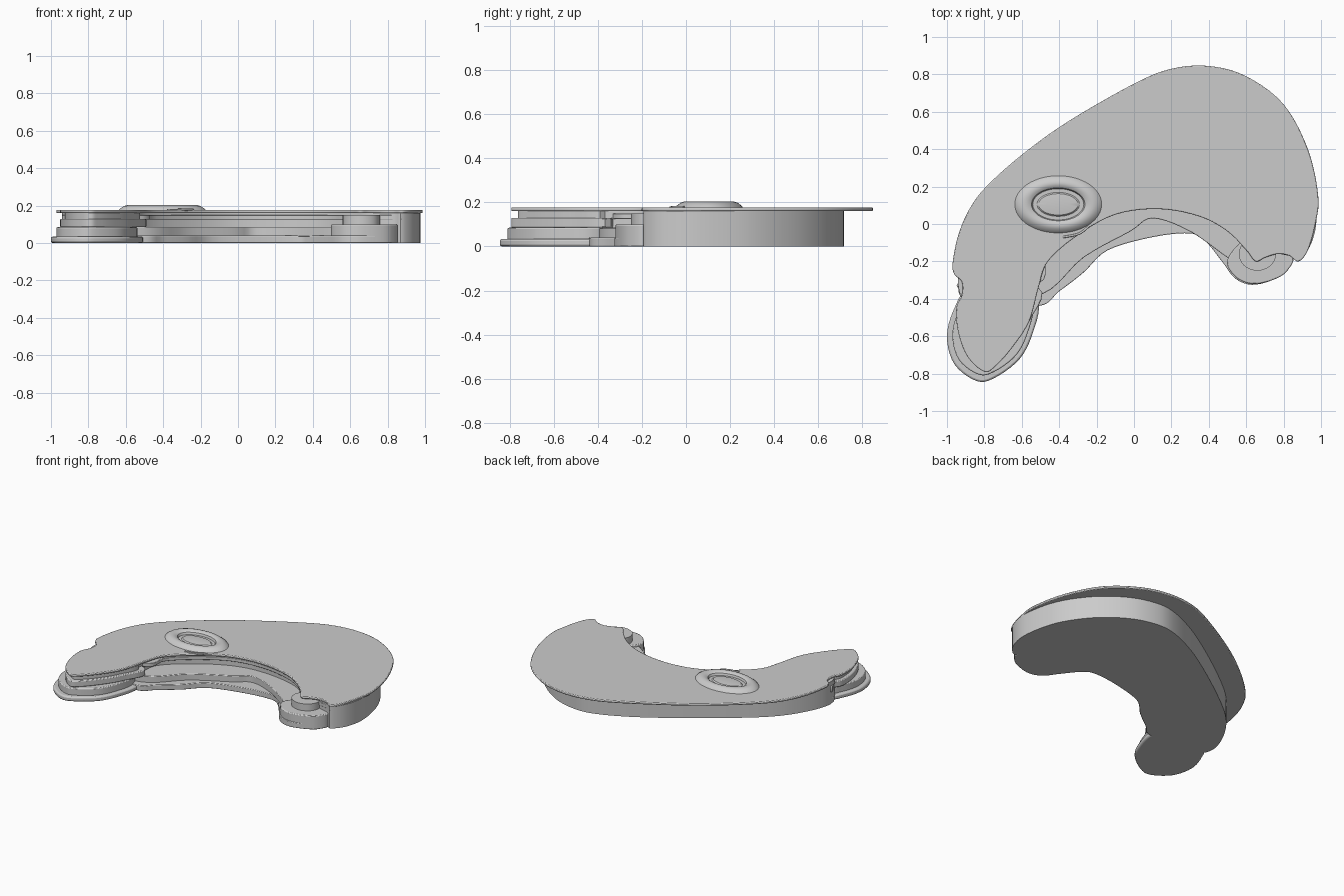
import bpy
import bmesh
import math
from mathutils import Vector

cube = bpy.data.objects.get("Cube")
if cube:
    bpy.data.objects.remove(cube, do_unlink=True)

grey = bpy.data.materials.new("plain grey")
grey.use_nodes = True
grey.diffuse_color = (0.6, 0.6, 0.6, 1)
grey.node_tree.nodes["Principled BSDF"].inputs["Base Color"].default_value = grey.diffuse_color


def finish(bm, name, bevel=0.0):
    """Turn a bmesh into a smooth grey object with an optional rounded rim."""
    bmesh.ops.recalc_face_normals(bm, faces=bm.faces)
    mesh = bpy.data.meshes.new(name)
    bm.to_mesh(mesh)
    bm.free()
    obj = bpy.data.objects.new(name, mesh)
    bpy.context.collection.objects.link(obj)
    mesh.materials.append(grey)
    bpy.ops.object.select_all(action="DESELECT")
    obj.select_set(True)
    bpy.context.view_layer.objects.active = obj
    bpy.ops.object.shade_smooth_by_angle(angle=math.radians(35))
    if bevel:
        mod = obj.modifiers.new("rounded rim", "BEVEL")
        mod.width = bevel
        mod.segments = 2
        mod.limit_method = "ANGLE"
        mod.angle_limit = math.radians(60)
    return obj


def smooth_loop(points, steps=5):
    """Closed Catmull-Rom curve through the given points."""
    pts = [Vector(p) for p in points]
    count = len(pts)
    result = []
    for i in range(count):
        a, b, c, d = (pts[(i + k) % count] for k in (-1, 0, 1, 2))
        for s in range(steps):
            t = s / steps
            result.append(0.5 * (2 * b + (c - a) * t
                                 + (2 * a - 5 * b + 4 * c - d) * t ** 2
                                 + (3 * b - a - 3 * c + d) * t ** 3))
    return result


def slab(name, points, bottom, top, bevel=0.0):
    """Extrude a smooth outline between two heights."""
    bm = bmesh.new()
    base = bm.faces.new([bm.verts.new((p.x, p.y, bottom)) for p in smooth_loop(points)])
    extruded = bmesh.ops.extrude_face_region(bm, geom=[base])["geom"]
    verts = [v for v in extruded if isinstance(v, bmesh.types.BMVert)]
    bmesh.ops.translate(bm, verts=verts, vec=(0, 0, top - bottom))
    return finish(bm, name, bevel)


def oval_lathe(name, center, profile, segments=64, cap=False):
    """Sweep (radius x, radius y, height) steps around an upright axis."""
    bm = bmesh.new()
    rings = []
    for rx, ry, z in profile:
        angles = [math.tau * i / segments for i in range(segments)]
        rings.append([bm.verts.new((center[0] + rx * math.cos(a),
                                    center[1] + ry * math.sin(a), z)) for a in angles])
    for low, high in zip(rings, rings[1:]):
        for i in range(segments):
            j = (i + 1) % segments
            bm.faces.new((low[i], low[j], high[j], high[i]))
    if cap:
        bm.faces.new(rings[-1])
    return finish(bm, name)


# Curved top plate: outer edge from the long tip round the back, then the inner edge
plate_outer = [(-.8, -.79), (-.89, -.71), (-.94, -.58), (-.95, -.45), (-.92, -.38),
               (-.92, -.31), (-.96, -.27), (-.97, -.21), (-.94, -.06), (-.88, .08),
               (-.79, .2), (-.6, .37), (-.35, .55), (0, .75), (.2, .83), (.4, .845),
               (.6, .79), (.8, .64), (.93, .4), (.985, .15), (.97, 0), (.93, -.14), (.88, -.2)]
plate_inner = [(.83, -.17), (.77, -.16), (.7, -.18), (.65, -.2), (.6, -.14), (.5, -.04),
               (.35, .04), (.13, .08), (-.1, .05), (-.3, -.06), (-.46, -.2),
               (-.51, -.34), (-.56, -.52), (-.65, -.66), (-.74, -.76)]
slab("top_plate", plate_outer + plate_inner, .16, .177, .005)

# Main body, set in below the plate along the back
body_back = [(-.88, -.4), (-.94, -.33), (-.92, -.22), (-.85, -.08), (-.75, .05), (-.59, .19),
             (-.3, .4), (0, .59), (.25, .7), (.42, .71), (.6, .65), (.78, .51),
             (.92, .3), (.975, .06), (.95, -.1), (.88, -.19), (.83, -.17)]
body_front = [(.7, -.13), (.6, -.06), (.4, .07), (.13, .12), (-.1, .09), (-.33, -.03),
              (-.52, -.2), (-.57, -.4)]
slab("main_body", body_back + body_front, 0, .162)

# Stepped shelves along the hollow front edge
floor_front = [(.82, -.25), (.74, -.3), (.63, -.325), (.54, -.29), (.47, -.2), (.38, -.09),
               (.3, -.05), (.1, -.07), (-.14, -.14), (-.27, -.26), (-.4, -.36), (-.52, -.44)]
slab("floor_shelf", body_back + floor_front, 0, .04, .004)
shelf_front = [(.68, -.23), (.6, -.23), (.5, -.18), (.3, -.04), (.1, .03), (-.02, -.04),
               (-.27, -.18), (-.5, -.38)]
slab("middle_shelf", body_back + shelf_front, .035, .085, .004)
upper_front = [(x, y + .02) for x, y in plate_inner[4:12]]
slab("upper_shelf", body_back + upper_front, .125, .15, .003)

# Short end: rounded foot with a smaller neck
foot = [(.84, -.16), (.82, -.25), (.74, -.3), (.63, -.32), (.54, -.28), (.5, -.19), (.62, -.08)]
slab("short_end_foot", foot, 0, .1, .006)
neck = [(.66 + .1 * math.cos(i * math.tau / 8), -.16 + .09 * math.sin(i * math.tau / 8))
        for i in range(8)]
slab("short_end_neck", neck, .09, .15)

# Long end: flat flange, two stacked lobes and a neck under the plate
flange = [(-.88, -.35), (-.96, -.45), (-1.0, -.6), (-.96, -.75), (-.84, -.84), (-.74, -.82),
          (-.61, -.72), (-.54, -.58), (-.51, -.42), (-.6, -.3)]
slab("long_end_flange", flange, 0, .035, .01)


def shrink(points, factor):
    middle = Vector((-.76, -.55))
    return [middle + (Vector(p) - middle) * factor for p in points]


slab("long_end_lower_lobe", shrink(flange, .88), .03, .085, .006)
tip = plate_outer[:6] + plate_inner[-4:]
slab("long_end_upper_lobe", tip, .085, .13, .006)
slab("long_end_neck", shrink(tip, .87), .125, .162)

# Oval raised ring with a shallow dished middle
ring_center = (-.405, .105)
oval_lathe("oval_ring", ring_center,
           [(.235, .155, .174), (.225, .147, .185), (.205, .13, .198), (.185, .115, .203),
            (.16, .1, .201), (.143, .088, .192), (.136, .083, .176)])
oval_lathe("ring_relief", ring_center,
           [(.115, .065, .176), (.105, .057, .184), (.06, .03, .187)], cap=True)


def ridge(name, points, radius):
    """Thin raised bead along a smooth path."""
    curve = bpy.data.curves.new(name, "CURVE")
    curve.dimensions = "3D"
    curve.bevel_depth = radius
    curve.bevel_resolution = 2
    curve.use_fill_caps = True
    spline = curve.splines.new("NURBS")
    spline.points.add(len(points) - 1)
    for point, co in zip(spline.points, points):
        point.co = (*co, 1)
    spline.use_endpoint_u = True
    spline.order_u = 3
    curve.materials.append(grey)
    bpy.context.collection.objects.link(bpy.data.objects.new(name, curve))


# Small curved bead beside the ring
ridge("ring_tail", [(-.24, -.01, .178), (-.27, -.04, .178), (-.31, -.06, .178),
                    (-.38, -.07, .176)], .006)
